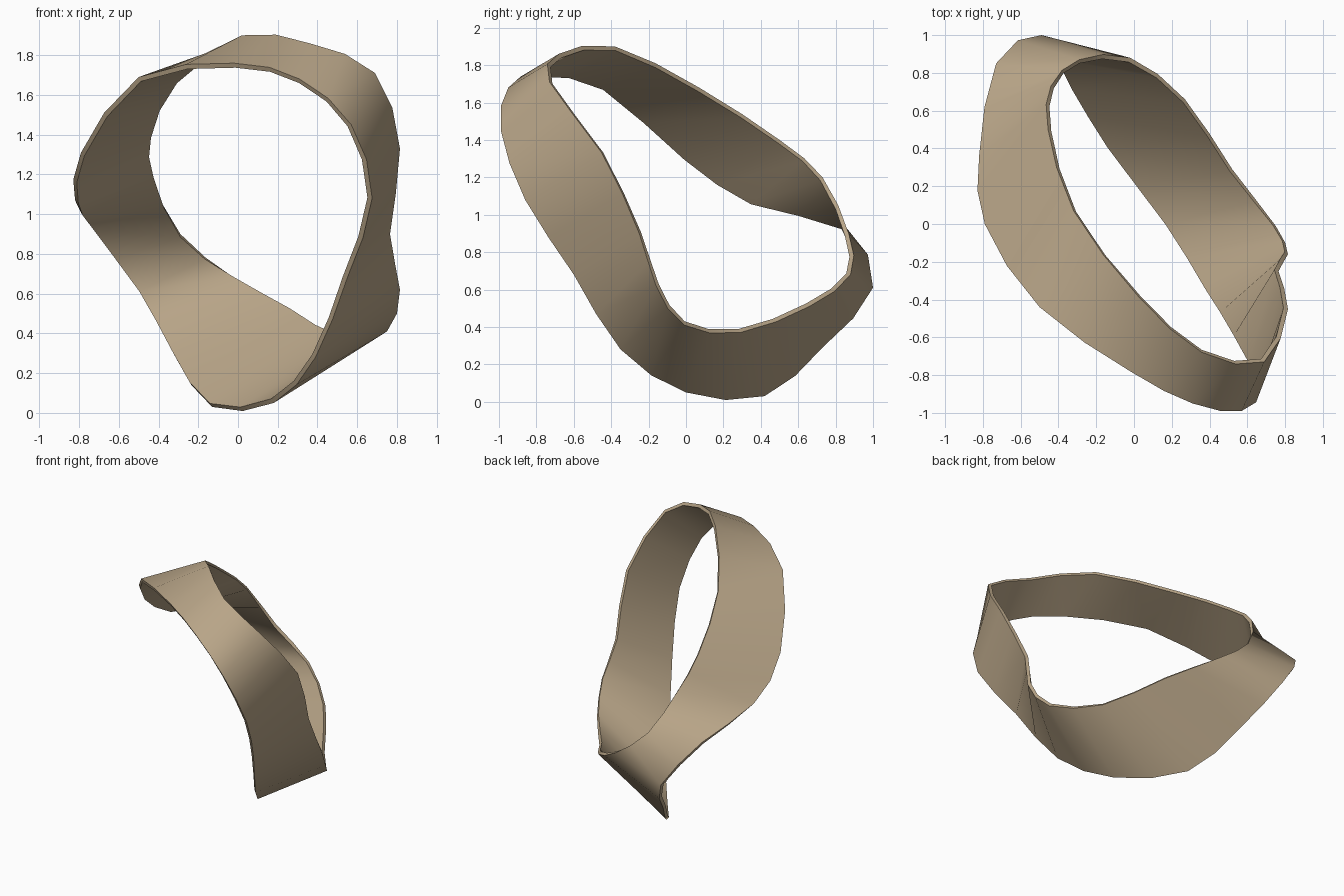
import bpy
from mathutils import Vector

if "Cube" in bpy.data.objects:
    bpy.data.objects.remove(bpy.data.objects["Cube"])

# Control points of the two rims of the twisted band, paired station by station
FRONT = [(-.02, -.78, 1.76), (.31, -.95, 1.68), (.57, -.99, 1.45), (.675, -.86, 1.08),
         (.55, -.6, .68), (.39, -.35, .28), (.18, 0, .05), (-.13, .42, .03),
         (-.32, .73, .29), (-.49, 1, .61), (-.73, .85, .94), (-.82, .36, 1.07),
         (-.79, 0, 1.31), (-.5, -.44, 1.69)]
BACK = [(.02, -.38, 1.9), (.36, -.68, 1.86), (.69, -.73, 1.71), (.815, -.45, 1.33),
        (.765, -.25, .9), (.815, -.16, .62), (.75, -.01, .41), (.52, .29, .37),
        (.27, .66, .51), (-.02, .88, .68), (-.29, .87, .9), (-.44, .73, 1.2),
        (-.455, .5, 1.4), (-.32, .07, 1.68)]


def refine(points):
    """Closed Catmull-Rom curve: keep each point and add the midpoint after it."""
    p = [Vector(c) for c in points]
    n = len(p)
    out = []
    for i in range(n):
        mid = (p[i] + p[(i + 1) % n]) * 9 / 16 - (p[i - 1] + p[(i + 2) % n]) / 16
        out += [p[i], mid]
    return out


# Band surface bridged between the rims
front, back = refine(FRONT), refine(BACK)
n = len(front)
faces = [(i, (i + 1) % n, n + (i + 1) % n, n + i) for i in range(n)]
mesh = bpy.data.meshes.new("twisted_band")
mesh.from_pydata(front + back, [], faces)
band = bpy.data.objects.new("twisted_band", mesh)
bpy.context.collection.objects.link(band)

# Tan colour
tan = bpy.data.materials.new("tan")
tan.diffuse_color = (0.48, 0.375, 0.245, 1)
tan.use_nodes = True
tan.node_tree.nodes["Principled BSDF"].inputs["Base Color"].default_value = tan.diffuse_color
mesh.materials.append(tan)

# Thin wall, thickened inwards
bpy.context.view_layer.objects.active = band
band.select_set(True)
wall = band.modifiers.new("wall", 'SOLIDIFY')
wall.thickness = 0.025
wall.offset = -1
bpy.ops.object.modifier_apply(modifier="wall")
bpy.ops.object.shade_smooth_by_angle(angle=0.9)
